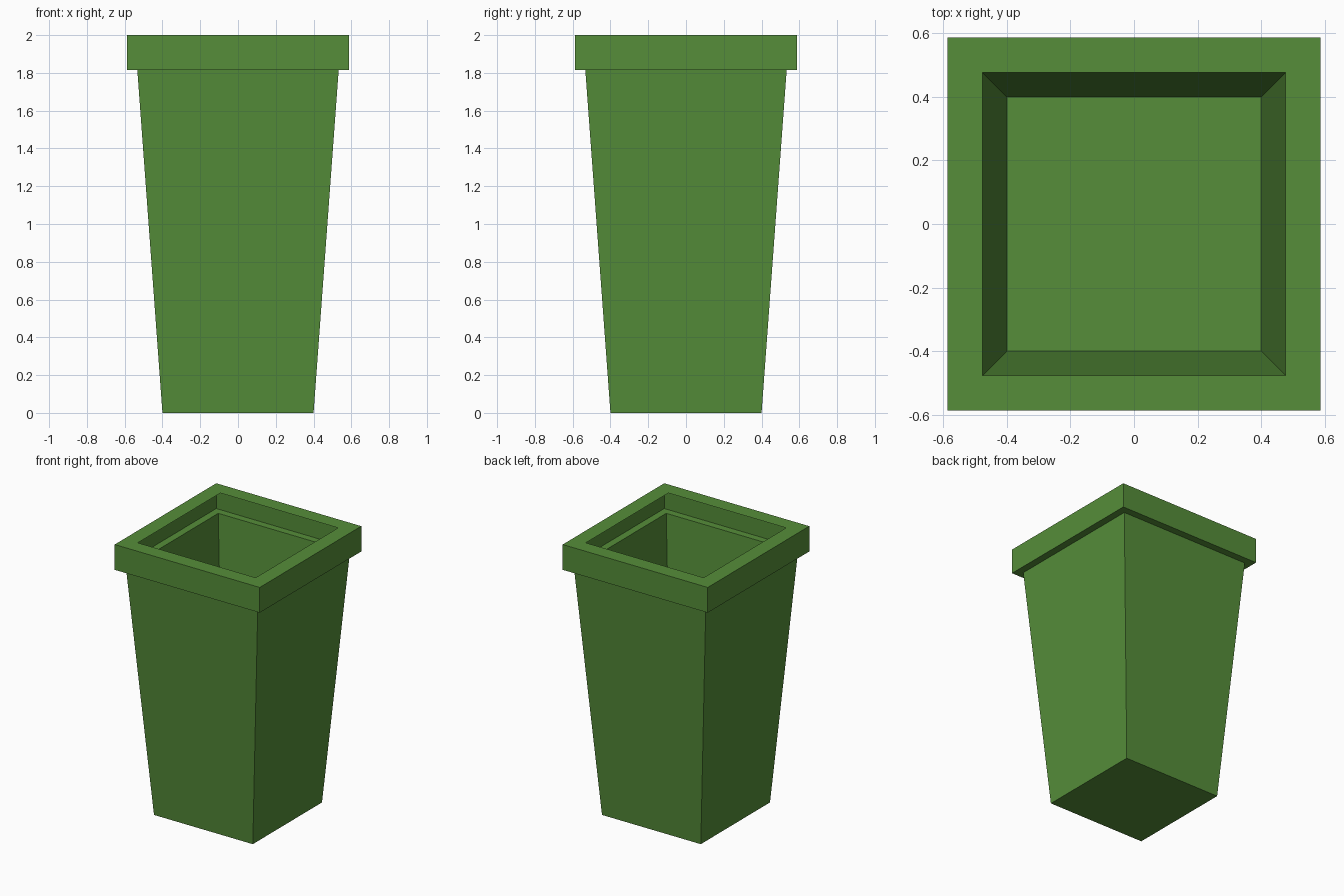
import bpy
import bmesh

cube = bpy.data.objects.get("Cube")
if cube:
    bpy.data.objects.remove(cube, do_unlink=True)

# Single green for the whole planter
green = bpy.data.materials.new("leaf_green")
green.use_nodes = True
colour = (0.092, 0.270, 0.041, 1.0)
green.diffuse_color = colour
green.node_tree.nodes["Principled BSDF"].inputs["Base Color"].default_value = colour


def square_shell(name, profile, floor=False):
    """Loft square rings given as (half width, height) into an open thin shell."""
    bm = bmesh.new()
    rings = [[bm.verts.new((sx * r, sy * r, z))
              for sx, sy in ((-1, -1), (1, -1), (1, 1), (-1, 1))]
             for r, z in profile]
    for low, high in zip(rings, rings[1:]):
        for i in range(4):
            j = (i + 1) % 4
            bm.faces.new((low[i], low[j], high[j], high[i]))
    if floor:
        bm.faces.new(rings[0][::-1])
    mesh = bpy.data.meshes.new(name)
    bm.to_mesh(mesh)
    bm.free()
    mesh.materials.append(green)
    obj = bpy.data.objects.new(name, mesh)
    bpy.context.collection.objects.link(obj)
    return obj


rim_base = 1.815
body_top = 0.533
rim_half = 0.587

# Tapered body with a floor, open at the top
square_shell("planter_body", [(0.40, 0), (body_top, rim_base)], floor=True)

# Hollow rim: lower ledge, outer band and inward top lip
square_shell("planter_rim", [(body_top, rim_base), (rim_half, rim_base),
                             (rim_half, 2.0), (0.477, 2.0)])
